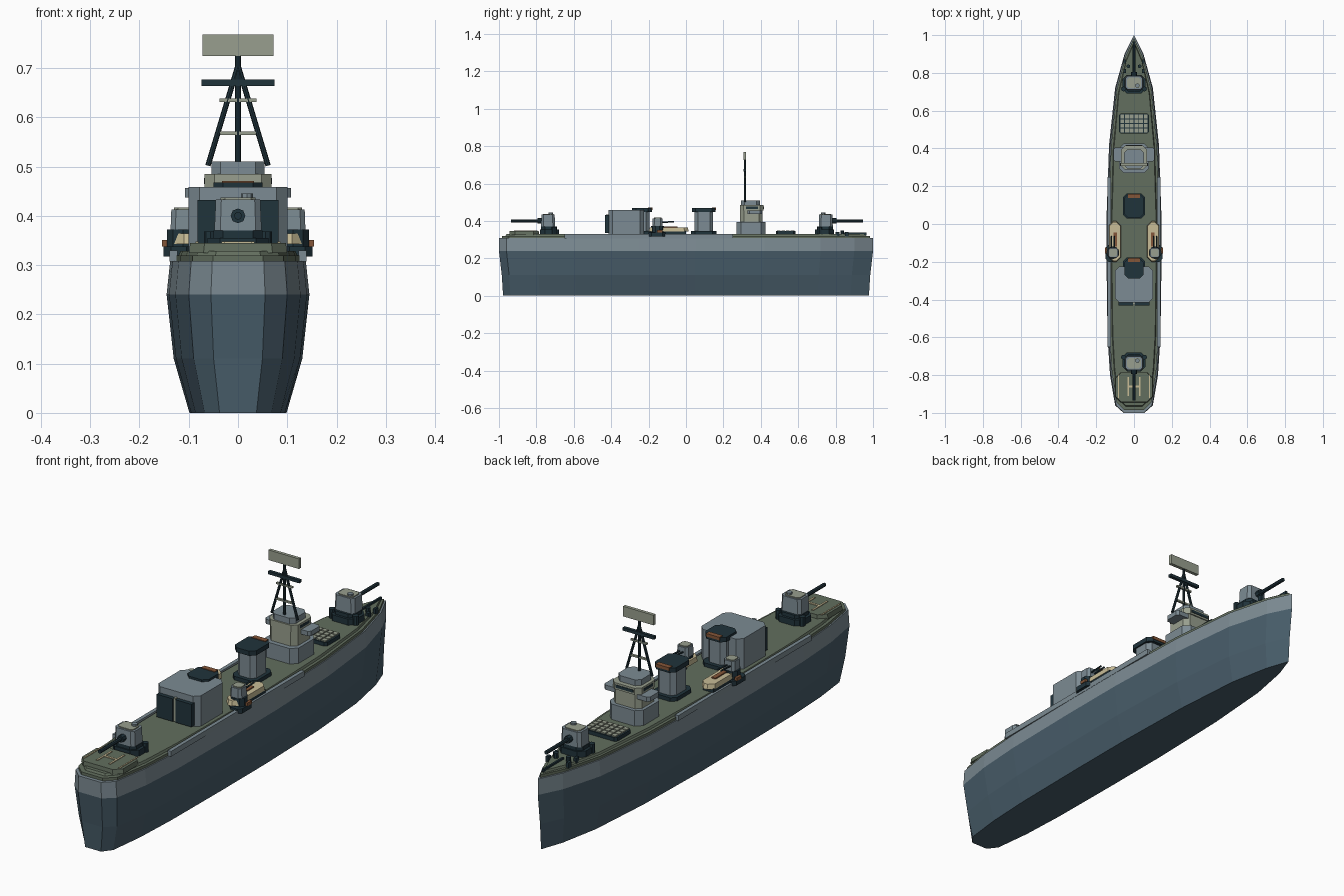
import bpy, bmesh
from mathutils import Vector

if "Cube" in bpy.data.objects:
    bpy.data.objects.remove(bpy.data.objects["Cube"])


def material(name, rgb):
    linear = [((c / 255 + 0.055) / 1.055) ** 2.4 for c in rgb] + [1]
    m = bpy.data.materials.new(name)
    m.use_nodes = True
    m.diffuse_color = linear
    m.node_tree.nodes["Principled BSDF"].inputs["Base Color"].default_value = linear
    return m


HULL = material("hull blue grey", (72, 93, 106))
GREY = material("light grey", (124, 139, 147))
DECK = material("deck green", (98, 110, 94))
DARK = material("dark slate", (32, 51, 59))
SAGE = material("sage grey", (152, 159, 142))
CREAM = material("cream", (200, 188, 150))
RUST = material("rust brown", (132, 86, 56))


def loft(name, rings, *mats):
    """Skin closed rings of points; one material per band, last one on the top."""
    bm = bmesh.new()
    loops = [[bm.verts.new(p) for p in ring] for ring in rings]
    n = len(loops[0])
    bm.faces.new(loops[0])
    bm.faces.new(loops[-1]).material_index = len(mats) - 1
    for k in range(len(loops) - 1):
        for i in range(n):
            j = (i + 1) % n
            f = bm.faces.new((loops[k][i], loops[k][j], loops[k + 1][j], loops[k + 1][i]))
            f.material_index = min(k, len(mats) - 1)
    bmesh.ops.recalc_face_normals(bm, faces=bm.faces)
    mesh = bpy.data.meshes.new(name)
    bm.to_mesh(mesh)
    bm.free()
    for m in mats:
        mesh.materials.append(m)
    ob = bpy.data.objects.new(name, mesh)
    bpy.context.collection.objects.link(ob)
    return ob


def block(name, x, y, z, mat, cut=0, top=1):
    """Block between (low, high) bounds, with cut plan corners and a tapered top."""
    cx, cy = sum(x) / 2, sum(y) / 2
    a, b = (x[1] - x[0]) / 2, (y[1] - y[0]) / 2
    if cut:
        plan = [(a, b - cut), (a - cut, b), (cut - a, b), (-a, b - cut),
                (-a, cut - b), (cut - a, -b), (a - cut, -b), (a, cut - b)]
    else:
        plan = [(a, b), (-a, b), (-a, -b), (a, -b)]
    return loft(name, [[(cx + u * s, cy + v * s, h) for u, v in plan]
                       for h, s in zip(z, (1, top))], mat)


def rod(name, start, end, radius, mat, sides=8):
    start, end = Vector(start), Vector(end)
    axis = end - start
    bm = bmesh.new()
    bmesh.ops.create_cone(bm, cap_ends=True, segments=sides, radius1=radius,
                          radius2=radius, depth=axis.length)
    mesh = bpy.data.meshes.new(name)
    bm.to_mesh(mesh)
    bm.free()
    mesh.materials.append(mat)
    ob = bpy.data.objects.new(name, mesh)
    ob.location = (start + end) / 2
    ob.rotation_mode = 'QUATERNION'
    ob.rotation_quaternion = axis.to_track_quat('Z', 'Y')
    bpy.context.collection.objects.link(ob)


# Hull and deck share one plan outline
half = [(.055, -1), (.1, -.96), (.127, -.8), (.14, -.6), (.145, -.25), (.145, .05),
        (.132, .42), (.1, .72), (.05, .9)]
outline = half + [(0, 1)] + [(-x, y) for x, y in reversed(half)]


def section(sx, sy, z):
    return [(x * sx, y * sy, z) for x, y in outline]


loft("hull", [section(.68, .978, 0), section(.9, .985, .11), section(1, 1, .24),
              section(.95, 1, .308)], HULL, HULL, GREY, GREY)
loft("deck", [section(.92, .985, .307), section(.92, .985, .32)], DECK)
loft("upper_deck", [section(.83, .965, .32), section(.8, .96, .329)], DECK)
for s in (1, -1):
    block("side_walkway", sorted((s * .123, s * .139)), (-.65, .25), (.307, .33), GREY)

# Landing pad at the stern with painted marks
block("landing_pad", (-.1, .1), (-.945, -.785), (.325, .345), DECK, .03, .97)
for s in (1, -1):
    block("pad_side_line", sorted((s * .08, s * .086)), (-.92, -.795), (.345, .348), CREAM)
    block("pad_letter_stem", sorted((s * .026, s * .034)), (-.91, -.81), (.345, .348), CREAM)
block("pad_cross_line", (-.026, .026), (-.865, -.855), (.345, .348), CREAM)


# Main gun turrets
def main_turret(label, cy, d):
    def span(a, b):
        return sorted((cy + d * a, cy + d * b))
    block(label + "_turret_base", (-.062, .062), span(-.055, .045), (.325, .355), DARK, .025)
    block(label + "_turret_ring", (-.05, .05), span(-.045, .04), (.355, .37), DARK, .02)
    block(label + "_turret_house", (-.048, .048), span(-.035, .04), (.37, .433), GREY, .012, .94)
    block(label + "_turret_roof", (-.036, .036), span(-.026, .03), (.433, .437), SAGE, .01)
    rod(label + "_turret_hatch", (.018, cy - d * .012, .435), (.018, cy - d * .012, .445), .012, GREY)
    rod(label + "_gun_collar", (0, cy + d * .03, .4), (0, cy + d * .06, .4), .015, DARK)
    rod(label + "_gun_barrel", (0, cy + d * .03, .4), (0, cy + d * .2, .4), .008, DARK)
    for s in (1, -1):
        rod(label + "_ammo_drum", (s * .056, cy - d * .03, .325), (s * .056, cy - d * .03, .368), .013, DARK)


main_turret("stern", -.735, -1)
main_turret("bow", .745, 1)

# Bow fittings
block("bow_ridge", (-.004, .004), (.83, .965), (.325, .337), DARK)
for s in (1, -1):
    rod("bow_winch", (s * .03, .835, .325), (s * .03, .835, .35), .01, DARK)
    for y in (.81, .86):
        block("bow_bollard", sorted((s * .043, s * .055)), (y - .01, y + .01), (.318, .342), DARK)

# Missile hatches ahead of the bridge
block("launcher_frame", (-.08, .08), (.48, .585), (.325, .345), DARK, .01)
for i in range(6):
    for j in range(4):
        x, y = -.0625 + i * .025, .4955 + j * .0245
        block("launcher_hatch", (x - .01, x + .01), (y - .01, y + .01), (.345, .35), SAGE)

# Bridge, stacked from the deck up
block("bridge_base", (-.08, .08), (.27, .425), (.325, .395), GREY, .025)
block("bridge_body", (-.066, .066), (.29, .41), (.395, .46), SAGE, .02)
block("bridge_wings", (-.108, .108), (.33, .405), (.437, .457), GREY, .01)
block("bridge_upper", (-.068, .068), (.288, .415), (.457, .485), SAGE, .02)
block("bridge_roof", (-.054, .054), (.295, .395), (.485, .51), GREY, .018)
for s in (1, -1):
    block("bridge_side_window", sorted((s * .066, s * .069)), (.32, .385), (.465, .477), DARK)
block("bridge_front_window", (-.042, .042), (.414, .417), (.465, .477), DARK)

# Mast and radar
MY = .315
rod("mast_pole", (0, MY, .505), (0, MY, .728), .006, DARK)
for s in (1, -1):
    rod("mast_leg", (s * .061, MY, .502), (0, MY, .705), .0055, DARK)
block("mast_yard", (-.074, .074), (MY - .007, MY + .007), (.664, .677), DARK)
block("mast_upper_brace", (-.038, .038), (MY - .005, MY + .005), (.631, .638), SAGE)
block("mast_lower_brace", (-.037, .037), (MY - .005, MY + .005), (.564, .571), SAGE)
block("radar_panel", (-.072, .072), (MY - .007, MY + .007), (.725, .768), SAGE)


# Funnels
def funnel(label, y0, y1):
    block(label + "_funnel_plinth", (-.058, .058), (y0 - .012, y1 + .012), (.325, .345), DARK, .02)
    block(label + "_funnel", (-.043, .043), (y0 + .005, y1 - .005), (.345, .45), GREY, .018)
    block(label + "_funnel_cap", (-.05, .05), (y0 - .008, y1 + .008), (.448, .468), DARK, .02)
    block(label + "_funnel_slot", (-.032, .032), (y1 - .012, y1 + .01), (.458, .471), RUST)


funnel("forward", .04, .15)
funnel("aft", -.28, -.19)

# Hangar with double doors
block("hangar", (-.1, .1), (-.415, -.225), (.32, .459), GREY, .022)
for s in (1, -1):
    block("hangar_door", sorted((s * .006, s * .082)), (-.432, -.412), (.335, .432), DARK)
block("hangar_door_post", (-.005, .005), (-.428, -.41), (.335, .435), SAGE)

# Side gun mounts and boats, mirrored
for s in (1, -1):
    def across(a, b):
        return sorted((s * a, s * b))
    block("side_platform", across(.09, .151), (-.2, -.11), (.318, .338), DARK, .015)
    block("boat_cradle", across(.08, .13), (-.12, .0), (.325, .345), DARK)
    block("boat", across(.07, .132), (-.2, .015), (.343, .364), CREAM, .022, .95)
    block("boat_seat", across(.089, .108), (-.12, -.045), (.364, .369), RUST)
    block("side_locker", across(.142, .154), (-.155, -.125), (.338, .351), RUST)
    rod("side_gun_ring", (s * .112, -.152, .338), (s * .112, -.152, .372), .034, DARK, 10)
    block("side_gun_house", across(.083, .137), (-.18, -.125), (.37, .413), GREY, .01, .94)
    block("side_gun_roof", across(.09, .13), (-.172, -.132), (.413, .417), SAGE, .008)
    for dx in (-.008, .008):
        rod("side_gun_barrel", (s * .112 + dx, -.135, .392), (s * .112 + dx, -.065, .396), .004, DARK, 6)
